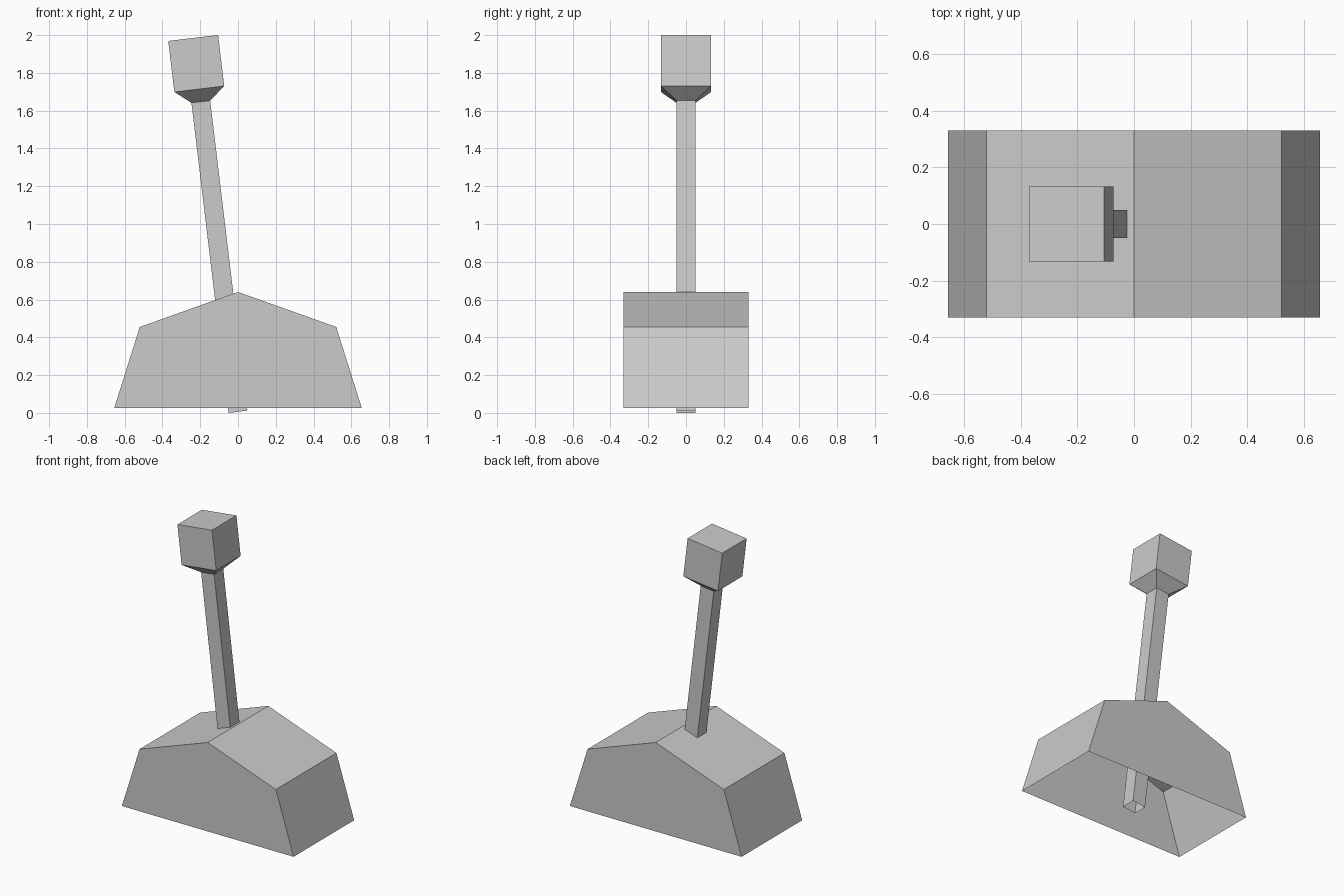
import bpy, bmesh, math
from mathutils import Matrix

cube = bpy.data.objects.get("Cube")
if cube:
    bpy.data.objects.remove(cube, do_unlink=True)

grey = bpy.data.materials.new("plain_grey")
grey.use_nodes = True
colour = (0.6, 0.6, 0.6, 1)
grey.diffuse_color = colour
grey.node_tree.nodes["Principled BSDF"].inputs["Base Color"].default_value = colour


def add_object(name, bm):
    bmesh.ops.recalc_face_normals(bm, faces=bm.faces)
    mesh = bpy.data.meshes.new(name)
    bm.to_mesh(mesh)
    bm.free()
    mesh.materials.append(grey)
    obj = bpy.data.objects.new(name, mesh)
    bpy.context.collection.objects.link(obj)
    return obj


# Housing: ridged shell, open underneath
half = [(0.655, 0.027), (0.52, 0.455)]
profile = half + [(0, 0.64)] + [(-x, z) for x, z in reversed(half)]
bm = bmesh.new()
front, back = [[bm.verts.new((x, y, z)) for x, z in profile] for y in (-0.33, 0.33)]
bm.faces.new(front)
bm.faces.new(back)
for i in range(len(profile) - 1):
    bm.faces.new((front[i], front[i + 1], back[i + 1], back[i]))
add_object("housing", bm)

# Lever: square rod flaring into a block handle, open at its hidden foot
sections = [(0, 0.05), (1.653, 0.05), (1.721, 0.133), (1.993, 0.133)]
corners = [(-1, -1), (1, -1), (1, 1), (-1, 1)]
bm = bmesh.new()
rings = [[bm.verts.new((r * x, r * y, h)) for x, y in corners] for h, r in sections]
for low, high in zip(rings, rings[1:]):
    for i in range(4):
        j = (i + 1) % 4
        bm.faces.new((low[i], low[j], high[j], high[i]))
bm.faces.new(rings[-1])
tilt = Matrix.Rotation(math.radians(-6.84), 4, "Y")
bm.transform(Matrix.Translation((0, 0, 0.006)) @ tilt)
add_object("lever", bm)
